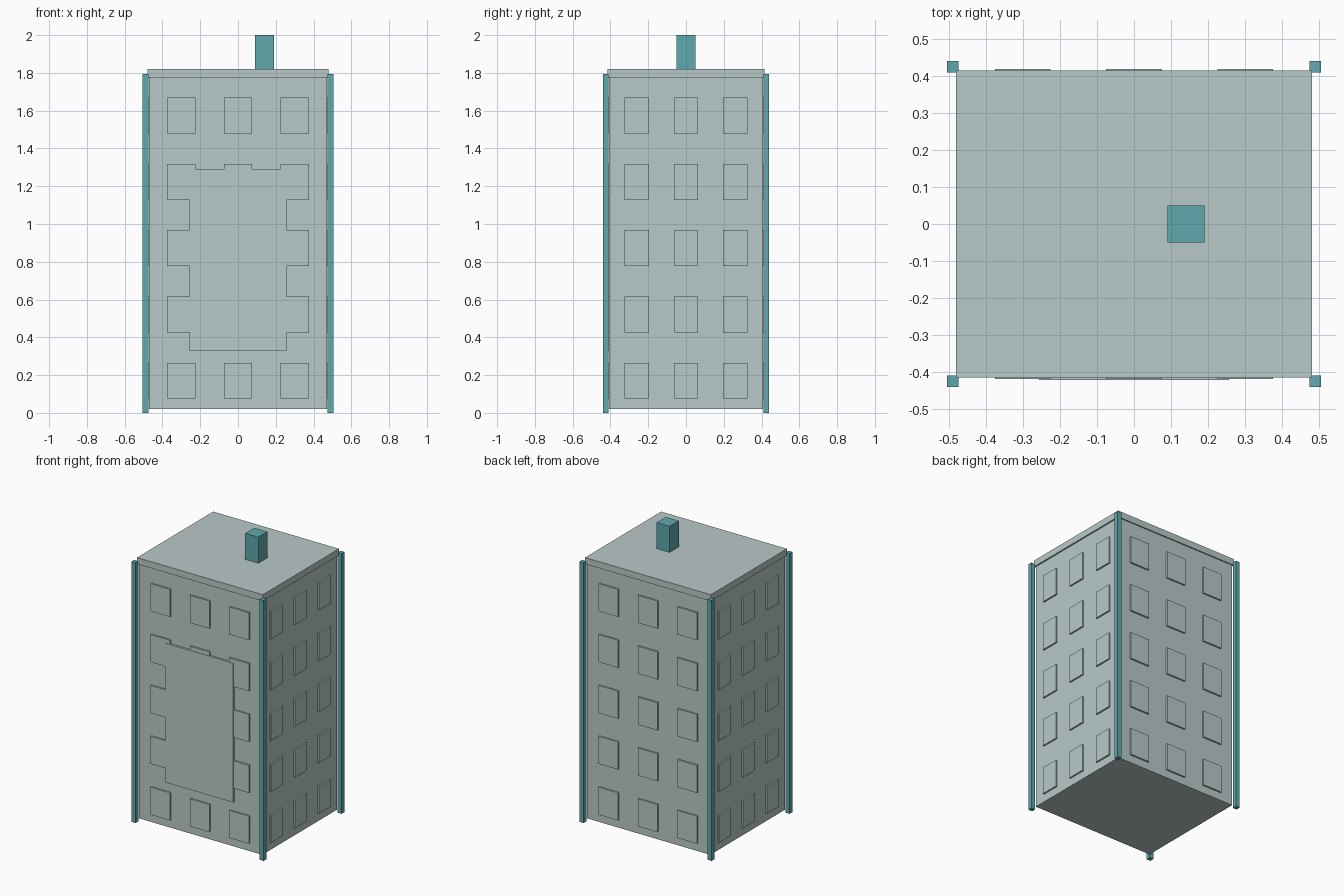
import bpy

cube = bpy.data.objects.get("Cube")
if cube:
    bpy.data.objects.remove(cube, do_unlink=True)


def material(name, rgb):
    mat = bpy.data.materials.new(name)
    mat.use_nodes = True
    mat.diffuse_color = (*rgb, 1)
    mat.node_tree.nodes["Principled BSDF"].inputs["Base Color"].default_value = (*rgb, 1)
    return mat


wall_grey = material("pale grey green", (0.479, 0.584, 0.578))
teal = material("teal", (0.112, 0.392, 0.423))


def box(name, low, high, mat):
    """Flat-sided box between two opposite corners."""
    bpy.ops.mesh.primitive_cube_add(size=1)
    obj = bpy.context.object
    obj.name = name
    obj.location = [(a + b) / 2 for a, b in zip(low, high)]
    obj.scale = [b - a for a, b in zip(low, high)]
    bpy.ops.object.transform_apply(location=True, rotation=False, scale=True)
    obj.data.materials.append(mat)
    return obj


WALL_X, WALL_Y = 0.47, 0.407      # wall planes
RELIEF = 0.011                    # how far windows stand out
SINK = 0.01                       # how far they reach into the wall

# Tower block, roof slab and chimney
box("tower_body", (-WALL_X, -WALL_Y, 0.02), (WALL_X, WALL_Y, 1.775), wall_grey)
box("roof_slab", (-0.48, -0.415, 1.775), (0.48, 0.415, 1.82), wall_grey)
box("chimney", (0.09, -0.05, 1.82), (0.19, 0.05, 2.0), teal)

# Corner posts
for x_name, sx in (("left", 1), ("right", -1)):
    for y_name, sy in (("front", -1), ("back", 1)):
        x, y, h = sx * 0.489, sy * 0.425, 0.0155
        box(f"{y_name}_{x_name}_post", (x - h, y - h, 0), (x + h, y + h, 1.795), teal)

# Five floors of three raised windows on every wall
for floor in range(5):
    z = 0.075 + floor * 0.351
    top = z + 0.19
    for col in (-1, 0, 1):
        label = f"{floor + 1}_{col + 2}"
        x, y = col * 0.3, col * 0.261
        for name, s in (("front", -1), ("back", 1)):
            inner, outer = s * (WALL_Y - SINK), s * (WALL_Y + RELIEF)
            box(f"{name}_window_{label}", (x - 0.075, min(inner, outer), z),
                (x + 0.075, max(inner, outer), top), wall_grey)
        for name, s in (("right", -1), ("left", 1)):
            inner, outer = s * (WALL_X - SINK), s * (WALL_X + RELIEF)
            box(f"{name}_window_{label}", (min(inner, outer), y - 0.064, z),
                (max(inner, outer), y + 0.064, top), wall_grey)

# Large sign board over the middle of the front
box("front_board", (-0.257, -0.421, 0.33), (0.257, -WALL_Y, 1.29), wall_grey)
